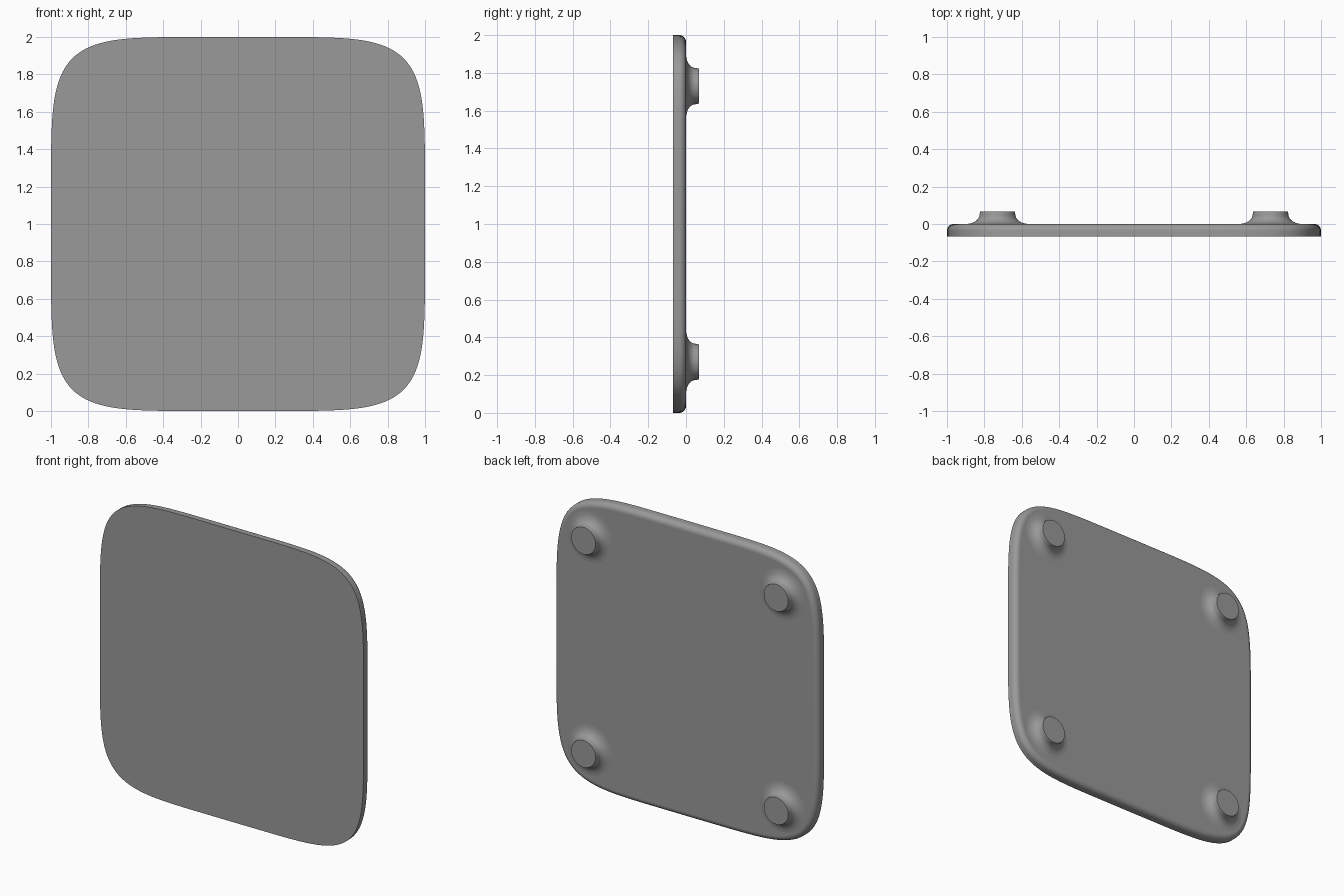
import bpy, bmesh
from math import sin, cos, pi, copysign, hypot

if "Cube" in bpy.data.objects:
    bpy.data.objects.remove(bpy.data.objects["Cube"])

FRONT, BACK, N = -0.068, 0.0, 128
POWER = 5.7  # squareness of the squircle

grey = bpy.data.materials.new("dark_grey")
grey.diffuse_color = (0.32, 0.32, 0.32, 1)
grey.use_nodes = True
grey.node_tree.nodes["Principled BSDF"].inputs["Base Color"].default_value = grey.diffuse_color


def signed_pow(v, p):
    return copysign(abs(v) ** p, v)


def outline(inset):
    # Squircle outline, inset along its normal
    pts = []
    for i in range(N):
        t = 2 * pi * i / N
        x, z = signed_pow(cos(t), 2 / POWER), signed_pow(sin(t), 2 / POWER)
        nx, nz = signed_pow(x, POWER - 1), signed_pow(z, POWER - 1)
        k = inset / hypot(nx, nz)
        pts.append((x - nx * k, z - nz * k))
    return pts


def circle(r, n=64):
    return [(r * cos(2 * pi * i / n), r * sin(2 * pi * i / n)) for i in range(n)]


def loft(name, rings, location, cap_start):
    # Skin a list of (outline points, y) rings, going from front to back
    bm = bmesh.new()
    loops = [[bm.verts.new((x, y, z)) for x, z in pts] for pts, y in rings]
    for a, b in zip(loops, loops[1:]):
        for i in range(len(a)):
            j = (i + 1) % len(a)
            bm.faces.new((a[i], b[i], b[j], a[j]))
    if cap_start:
        bm.faces.new(loops[0])
    bm.faces.new(loops[-1][::-1])
    mesh = bpy.data.meshes.new(name)
    bm.to_mesh(mesh)
    bm.free()
    mesh.materials.append(grey)
    ob = bpy.data.objects.new(name, mesh)
    ob.location = location
    bpy.context.collection.objects.link(ob)
    bpy.ops.object.select_all(action='DESELECT')
    ob.select_set(True)
    bpy.context.view_layer.objects.active = ob
    bpy.ops.object.shade_smooth_by_angle(angle=pi / 6)
    return ob


# Plate: sharp front edge, rounded back edge
R = 0.036
rings = [(outline(0), FRONT)]
for i in range(9):
    a = pi / 2 * i / 8
    rings.append((outline(R * (1 - cos(a))), BACK - R + R * sin(a)))
plate = loft("plate", rings, (0, 0, 1), True)
# Flat back face keeps a clean normal
plate.data.polygons[len(plate.data.polygons) - 1].use_smooth = False

# Feet: short round studs flaring smoothly into the back of the plate
profile = [(0.175, -0.001)]
for i in range(11):
    a = pi / 2 * i / 10
    profile.append((0.17 - 0.074 * sin(a), 0.05 * (1 - cos(a))))
profile.append((0.0925, 0.068))
for sx, side in ((-1, "left"), (1, "right")):
    for sz, level in ((-1, "lower"), (1, "upper")):
        loft(f"{level}_{side}_foot", [(circle(r), y) for r, y in profile],
             (0.73 * sx, 0, 1 + 0.73 * sz), False)
